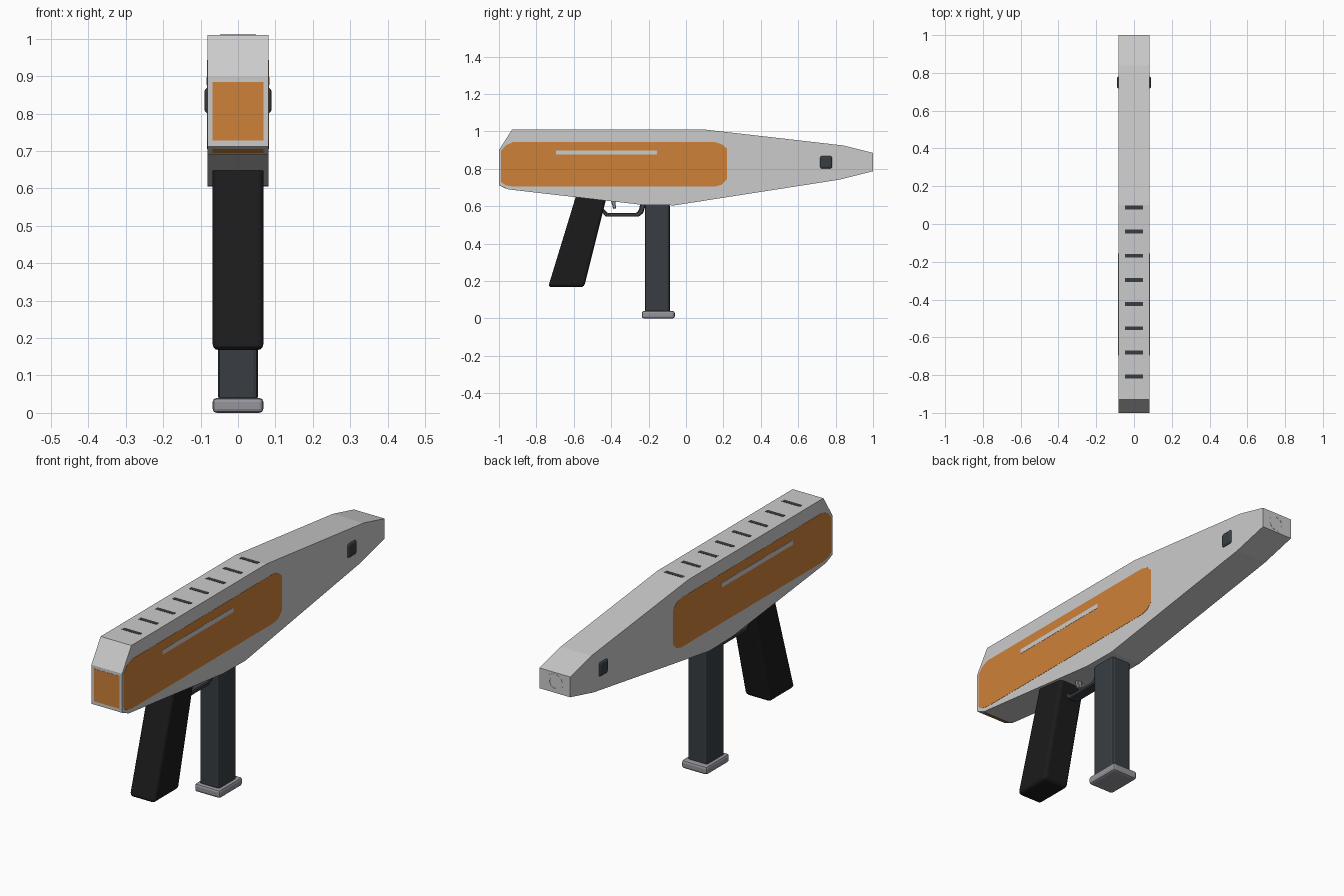
import bpy, bmesh
from math import cos, sin, tau
from mathutils import Vector

if "Cube" in bpy.data.objects:
    bpy.data.objects.remove(bpy.data.objects["Cube"])

HALF = 0.082  # half width of the body


def material(name, rgb):
    m = bpy.data.materials.new(name)
    m.diffuse_color = (*rgb, 1)
    m.use_nodes = True
    m.node_tree.nodes["Principled BSDF"].inputs["Base Color"].default_value = m.diffuse_color
    return m


orange = material("orange", (0.62, 0.22, 0.04))
black = material("black", (0.011, 0.011, 0.011))
gunmetal = material("gunmetal", (0.04, 0.048, 0.055))
steel = material("steel", (0.3, 0.3, 0.33))


def finish(name, bm, mat=None, bevel=0, segments=2):
    bmesh.ops.recalc_face_normals(bm, faces=bm.faces)
    me = bpy.data.meshes.new(name)
    bm.to_mesh(me)
    bm.free()
    ob = bpy.data.objects.new(name, me)
    bpy.context.collection.objects.link(ob)
    if mat:
        me.materials.append(mat)
    if bevel:
        mod = ob.modifiers.new("Bevel", 'BEVEL')
        mod.width = bevel
        mod.segments = segments
    return ob


def extrude_profile(name, pts, x0, x1, mat=None, bevel=0, segments=2):
    """Extrude a (y, z) outline from x0 to x1."""
    bm = bmesh.new()
    face = bm.faces.new([bm.verts.new((x0, y, z)) for y, z in pts])
    ext = bmesh.ops.extrude_face_region(bm, geom=[face])["geom"]
    verts = [v for v in ext if isinstance(v, bmesh.types.BMVert)]
    bmesh.ops.translate(bm, verts=verts, vec=(x1 - x0, 0, 0))
    return finish(name, bm, mat, bevel, segments)


def box(name, lo, hi, mat=None, bevel=0, segments=2):
    (x0, y0, z0), (x1, y1, z1) = lo, hi
    pts = [(y0, z0), (y1, z0), (y1, z1), (y0, z1)]
    return extrude_profile(name, pts, x0, x1, mat, bevel, segments)


# Slab-sided body
extrude_profile("body", [
    (-1, 0.712), (-1, 0.90), (-0.93, 1.01), (0.10, 1.01), (0.84, 0.925),
    (1, 0.885), (1, 0.787), (0.82, 0.742), (-0.06, 0.605), (-0.23, 0.607),
    (-0.95, 0.69)], -HALF, HALF)

# Side panels, their pale slots and the side studs, mirrored left and right
panel = [(-0.99, 0.73), (-0.965, 0.712), (-0.925, 0.705), (0.155, 0.705),
         (0.19, 0.715), (0.218, 0.742), (0.218, 0.908), (0.19, 0.932),
         (0.155, 0.943), (-0.925, 0.943), (-0.965, 0.925), (-0.99, 0.895)]
for side, s in (("left", -1), ("right", 1)):
    extrude_profile(side + "_panel", panel, s * 0.08, s * (HALF + 0.001), orange)
    box(side + "_panel_slot", (s * 0.08, -0.695, 0.876),
        (s * (HALF + 0.002), -0.155, 0.898))
    box(side + "_stud", (s * 0.05, 0.716, 0.80), (s * 0.09, 0.782, 0.87),
        gunmetal, 0.012, 3)

# Butt panel and the strip under it
box("butt_panel", (-0.068, -1.001, 0.728), (0.068, -0.99, 0.885), orange)
extrude_profile("butt_strip", [(-0.986, 0.705), (-0.963, 0.6945),
                               (-0.963, 0.70), (-0.986, 0.711)],
                -0.068, 0.068, orange)

# Row of dark slots on the top
for i in range(8):
    y = 0.088 - i * 0.128
    box(f"top_slot_{i + 1}", (-0.048, y - 0.01, 1.0), (0.048, y + 0.01, 1.011), gunmetal)

# Muzzle ring set flush in the nose
bm = bmesh.new()
n = 24
rings = [[bm.verts.new((r * cos(tau * i / n), y, 0.836 + r * sin(tau * i / n)))
          for i in range(n)]
         for r, y in ((0.042, 0.99), (0.042, 1.001), (0.027, 1.001), (0.027, 0.99))]
for k in range(4):
    a, b = rings[k], rings[(k + 1) % 4]
    for i in range(n):
        j = (i + 1) % n
        bm.faces.new((a[i], a[j], b[j], b[i]))
finish("muzzle_ring", bm)

# Slanted grip
extrude_profile("grip", [(-0.737, 0.168), (-0.545, 0.168), (-0.423, 0.655),
                         (-0.585, 0.665)], -0.068, 0.068, black, 0.016, 3)

# Magazine and its foot
box("magazine", (-0.053, -0.22, 0.03), (0.053, -0.086, 0.615), gunmetal, 0.013, 2)
box("magazine_foot", (-0.068, -0.236, 0), (0.068, -0.06, 0.04), steel, 0.011, 2)

# Trigger guard: bent strip between grip and magazine
extrude_profile("trigger_guard", [
    (-0.455, 0.575), (-0.43, 0.545), (-0.25, 0.545), (-0.228, 0.565),
    (-0.215, 0.61), (-0.245, 0.61), (-0.252, 0.58), (-0.265, 0.564),
    (-0.42, 0.564), (-0.445, 0.59)], -0.025, 0.025, gunmetal, 0.004, 1)

# Curved trigger
extrude_profile("trigger", [(-0.405, 0.64), (-0.395, 0.61), (-0.39, 0.586),
                            (-0.373, 0.588), (-0.377, 0.612), (-0.375, 0.64)],
                -0.012, 0.012, steel, 0.003, 1)
